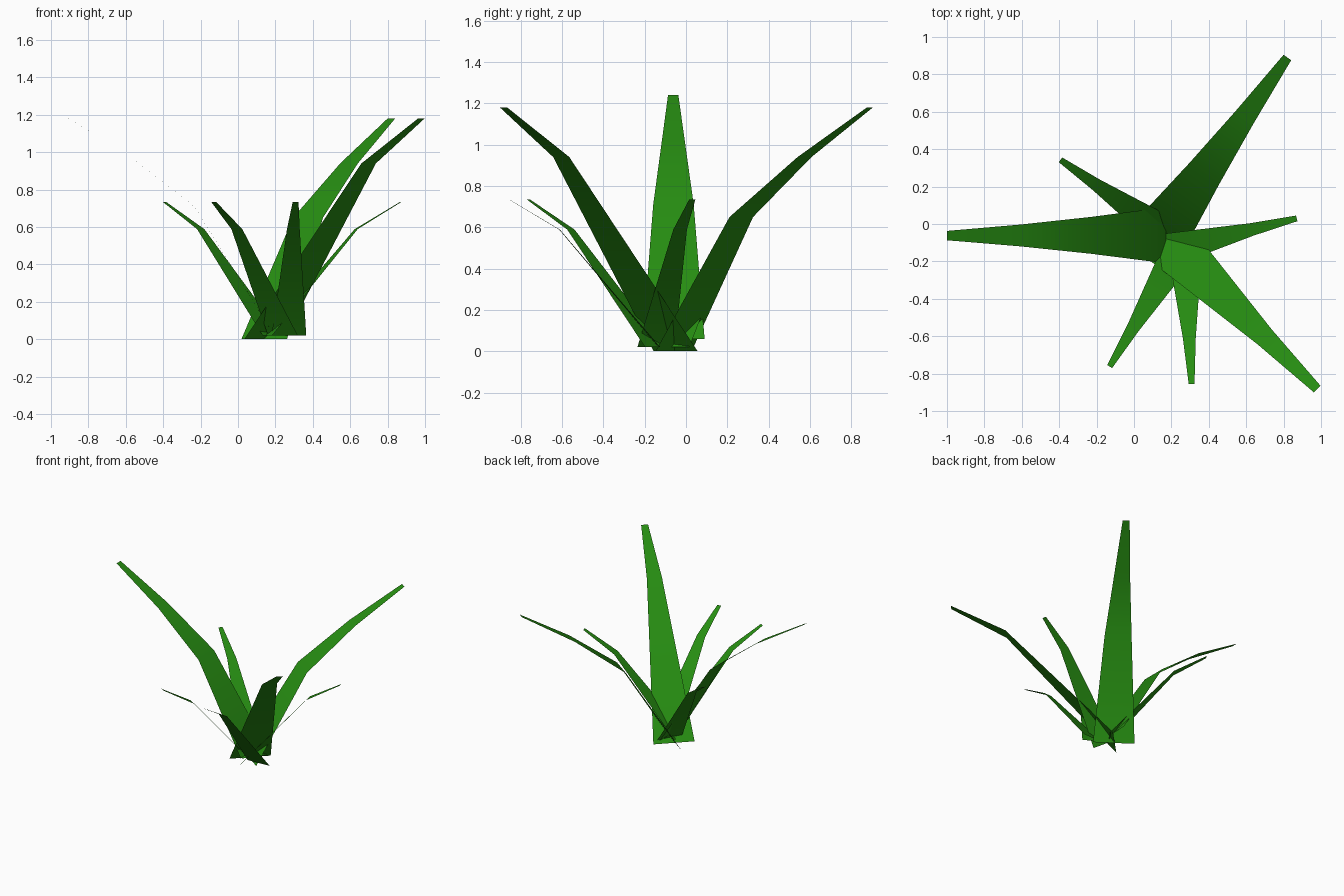
import bpy
from mathutils import Vector

if "Cube" in bpy.data.objects:
    bpy.data.objects.remove(bpy.data.objects["Cube"])

green = bpy.data.materials.new("leaf_green")
green.diffuse_color = (0.02, 0.27, 0.006, 1)
green.use_nodes = True
green.node_tree.nodes["Principled BSDF"].inputs["Base Color"].default_value = green.diffuse_color

# Blade profiles: (fraction of reach, height, half width) from base to tip
CURVED = [(0, 0, 0.15), (0.345, 0.65, 0.098), (0.667, 0.94, 0.058), (1, 1.18, 0.025)]
SIMPLE = [(0, 0, 0.15), (0.665, 0.94, 0.055), (1, 1.18, 0.025)]
SMALL = [(t, h * 0.605, w * 0.62) for t, h, w in SIMPLE]


def leaf(name, profile, base, tip):
    """Thin tapering blade arching from base (x, y, z) towards tip (x, y)."""
    start = Vector(base)
    reach = Vector((tip[0] - base[0], tip[1] - base[1], 0))
    side = Vector((reach.y, -reach.x, 0)).normalized()
    verts = []
    for t, h, w in profile:
        mid = start + reach * t + Vector((0, 0, h))
        verts += [mid - side * w, mid + side * w]
    faces = [(i, i + 1, i + 3, i + 2) for i in range(0, len(verts) - 2, 2)]
    mesh = bpy.data.meshes.new(name)
    mesh.from_pydata(verts, [], faces)
    mesh.materials.append(green)
    for p in mesh.polygons:
        p.use_smooth = True
    bpy.context.collection.objects.link(bpy.data.objects.new(name, mesh))


# Three tall leaves
leaf("tall_leaf_left", CURVED, (0.17, -0.06, 0.06), (-1.0, -0.062))
leaf("tall_leaf_back", CURVED, (0.14, -0.06, 0), (0.82, 0.89))
leaf("tall_leaf_front", SIMPLE, (0.14, -0.05, 0), (0.98, -0.883))

# Four short leaves
leaf("short_leaf_back", SMALL, (0.185, -0.06, 0.02), (-0.393, 0.343))
leaf("short_leaf_right", SMALL, (0.16, -0.145, 0.02), (0.87, 0.03))
leaf("short_leaf_front_left", SMALL, (0.24, -0.15, 0.02), (-0.13, -0.762))
leaf("short_leaf_front", SMALL, (0.272, -0.13, 0.02), (0.308, -0.855))
